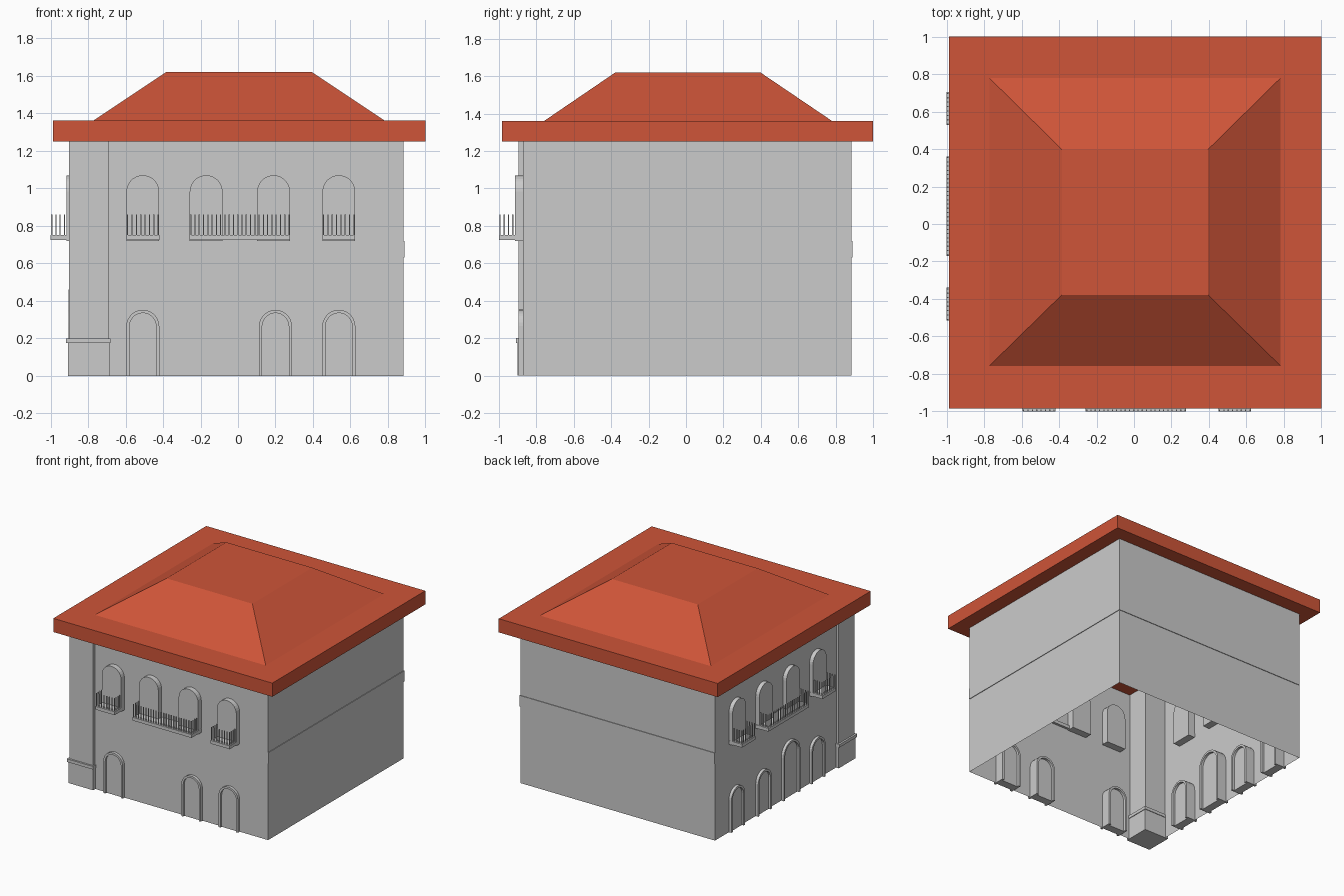
import bpy, bmesh, math

if "Cube" in bpy.data.objects:
    bpy.data.objects.remove(bpy.data.objects["Cube"])

WALL = {"front": 0.872, "left": 0.882}   # distance of each decorated wall from the centre


def finish(name, bm, mat=None):
    bmesh.ops.recalc_face_normals(bm, faces=bm.faces)
    me = bpy.data.meshes.new(name)
    bm.to_mesh(me)
    bm.free()
    ob = bpy.data.objects.new(name, me)
    bpy.context.collection.objects.link(ob)
    if mat:
        me.materials.append(mat)
    return ob


def add_box(bm, x0, x1, y0, y1, z0, z1):
    vs = bmesh.ops.create_cube(bm, size=1)["verts"]
    for v in vs:
        v.co = (x1 if v.co.x > 0 else x0, y1 if v.co.y > 0 else y0, z1 if v.co.z > 0 else z0)
    return vs


def box(name, *dims, mat=None):
    bm = bmesh.new()
    add_box(bm, *dims)
    return finish(name, bm, mat)


def on_side(side, u, d, z):
    """u runs along the facade, d is the outward distance from the centre."""
    return (u, -d, z) if side == "front" else (-d, u, z)


def prism(name, side, profile, d0, d1):
    bm = bmesh.new()
    rings = [[bm.verts.new(on_side(side, u, d, z)) for u, z in profile] for d in (d0, d1)]
    n = len(profile)
    bm.faces.new(rings[0])
    bm.faces.new(rings[1])
    for i in range(n):
        j = (i + 1) % n
        bm.faces.new((rings[0][i], rings[0][j], rings[1][j], rings[1][i]))
    return finish(name, bm)


def arch(c, w, z0, z1, seg=14):
    r = w / 2
    pts = [(c + r, z0)]
    pts += [(c + r * math.cos(math.pi * i / seg), z1 - r + r * math.sin(math.pi * i / seg))
            for i in range(seg + 1)]
    return pts + [(c - r, z0)]


def door(side, c, w, h):
    t, d = 0.017, WALL[side]
    inner = arch(c, w - 2 * t, 0, h - t)
    prism(side + "_door_frame", side, arch(c, w, 0, h) + inner[::-1], d - 0.08, d + 0.023)
    prism(side + "_door_panel", side, inner, d - 0.06, d + 0.006)


def window(side, c):
    prism(side + "_window", side, arch(c, 0.175, 0.72, 1.07), WALL[side] - 0.06, 0.915)


def balcony(side, u0, u1):
    prism(side + "_balcony_slab", side, [(u0, 0.725), (u1, 0.725), (u1, 0.752), (u0, 0.752)],
          WALL[side] - 0.02, 1.0)
    # railing bars along the front edge and both ends
    a, b, t = u0 + 0.006, u1 - 0.006, 0.003
    n = round((b - a) / 0.0225)
    spots = [(a + (b - a) * i / n, 0.994) for i in range(n + 1)]
    spots += [(u, 0.994 - 0.0225 * k) for u in (a, b) for k in (1, 2, 3)]
    bm = bmesh.new()
    for u, d in spots:
        x, y, _ = on_side(side, u, d, 0)
        add_box(bm, x - t, x + t, y - t, y + t, 0.75, 0.86)
    finish(side + "_balcony_bars", bm)


# Thin outer walls, open underneath
bm = bmesh.new()
path = [(-0.70, -0.872), (0.884, -0.872), (0.884, 0.884), (-0.882, 0.884), (-0.882, -0.70)]
low = [bm.verts.new((x, y, 0)) for x, y in path]
high = [bm.verts.new((x, y, 1.25)) for x, y in path]
for i in range(4):
    bm.faces.new((low[i], low[i + 1], high[i + 1], high[i]))
finish("walls", bm)

# Raised band on the two plain walls
box("right_band", 0.88, 0.889, -0.872, 0.889, 0.63, 0.72)
box("back_band", -0.882, 0.884, 0.88, 0.889, 0.63, 0.72)

# Corner pillar with a moulding above its base
box("corner_pillar", -0.902, -0.69, -0.895, -0.69, 0.18, 1.25)
box("pillar_base", -0.907, -0.685, -0.90, -0.685, 0, 0.18)
box("pillar_moulding", -0.917, -0.68, -0.91, -0.68, 0.175, 0.2)

# Front facade
for c in (-0.508, -0.17, 0.19, 0.538):
    window("front", c)
for c in (-0.508, 0.2, 0.538):
    door("front", c, 0.176, 0.352)
for u0, u1 in ((-0.595, -0.42), (-0.258, 0.278), (0.45, 0.625)):
    balcony("front", u0, u1)

# Left facade, with one larger main door
for c in (0.615, 0.268, -0.083, -0.428):
    window("left", c)
for c in (0.615, 0.268, -0.428):
    door("left", c, 0.176, 0.352)
door("left", -0.083, 0.215, 0.46)
for u0, u1 in ((0.527, 0.703), (-0.17, 0.36), (-0.515, -0.34)):
    balcony("left", u0, u1)

# Roof: eaves slab and truncated hip
red = bpy.data.materials.new("roof_red")
red.diffuse_color = (0.62, 0.09, 0.04, 1)
red.use_nodes = True
red.node_tree.nodes["Principled BSDF"].inputs["Base Color"].default_value = red.diffuse_color
box("roof_eaves", -0.988, 1.0, -0.984, 1.0, 1.25, 1.362, mat=red)
bm = bmesh.new()
for v in add_box(bm, -0.775, 0.785, -0.76, 0.782, 1.36, 1.62):
    if v.co.z > 1.5:
        v.co.x = 0.395 if v.co.x > 0 else -0.385
        v.co.y = 0.398 if v.co.y > 0 else -0.378
finish("roof_hip", bm, red)
